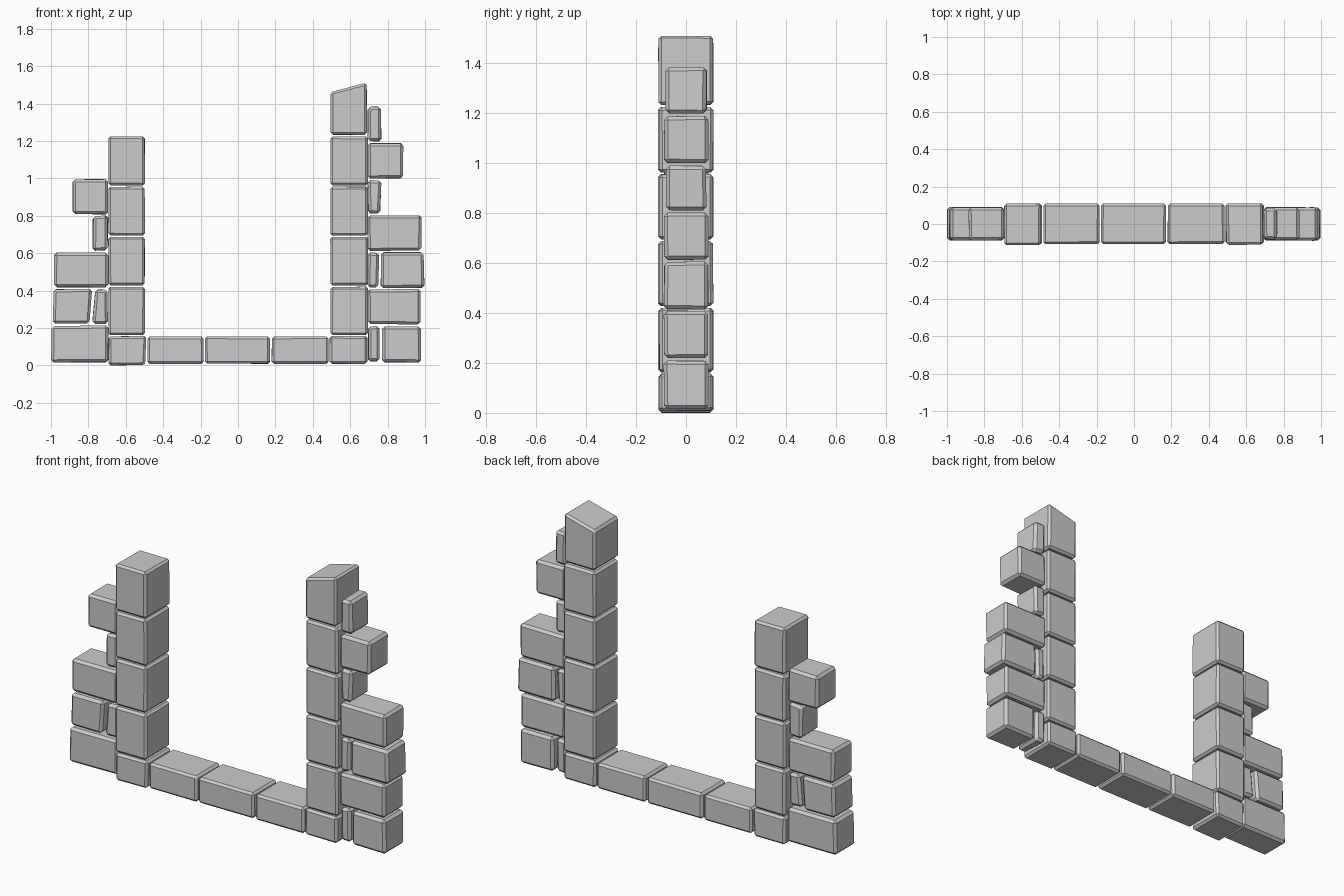
import bpy, bmesh, random
random.seed(4)


def stone(name, x0, x1, z0, z1, y0=-0.108, y1=0.11, lean=(0, 0), rise=0, jitter=0.002, bevel=0.012):
    """Chiselled block; lean slides the top of the left/right end, rise lifts the right top edge."""
    bm = bmesh.new()
    bmesh.ops.create_cube(bm, size=1)
    for v in bm.verts:
        right, back, top = v.co.x > 0, v.co.y > 0, v.co.z > 0
        v.co.x = x1 if right else x0
        v.co.y = y1 if back else y0
        v.co.z = z1 if top else z0
        if top:
            v.co.x += lean[1] if right else lean[0]
            v.co.z += rise if right else 0
        for i in range(3):
            # jitter only moves corners inwards so blocks never overlap
            inward = (-1 if (right, back, top)[i] else 1)
            v.co[i] += inward * random.uniform(0, jitter)
    bmesh.ops.bevel(bm, geom=bm.edges[:], offset=bevel, segments=1, affect='EDGES', profile=0.5)
    bmesh.ops.recalc_face_normals(bm, faces=bm.faces[:])
    me = bpy.data.meshes.new(name)
    bm.to_mesh(me)
    bm.free()
    ob = bpy.data.objects.new(name, me)
    bpy.context.collection.objects.link(ob)
    return ob


# Sill stones
for x0, x1 in ((-0.485, -0.183), (-0.178, 0.172), (0.18, 0.485)):
    stone("sill_stone", x0, x1, 0.008, 0.155)

# Pillar feet and stacked jamb blocks
levels = [(0.162, 0.421), (0.427, 0.688), (0.693, 0.956), (0.961, 1.225)]
stone("left_jamb_foot", -0.693, -0.495, 0.0, 0.158, y0=-0.112, lean=(0, 0.008), jitter=0.004)
stone("right_jamb_foot", 0.49, 0.692, 0.008, 0.158)
for z0, z1 in levels:
    stone("left_jamb_block", -0.694, -0.497, z0, z1, y0=-0.113)
    stone("right_jamb_block", 0.493, 0.696, z0, z1)

# Broken top block with sloping top
stone("right_jamb_top", 0.494, 0.69, 1.232, 1.462, y0=-0.112, rise=0.05)

# Toothed wall stones: x range, z range, lean of ends
left_wall = [
    (-1.0, -0.692, 0.015, 0.214, (0, 0)),
    (-0.992, -0.792, 0.221, 0.41, (0.004, 0.014)),
    (-0.781, -0.692, 0.221, 0.41, (0.012, 0)),
    (-0.984, -0.692, 0.415, 0.606, (0, 0)),
    (-0.782, -0.692, 0.611, 0.802, (0.004, 0)),
    (-0.885, -0.692, 0.807, 0.998, (0, 0)),
]
right_wall = [
    (0.692, 0.757, 0.02, 0.212, (0, 0.006)),
    (0.77, 0.98, 0.015, 0.212, (0, 0)),
    (0.692, 0.978, 0.218, 0.41, (0, 0)),
    (0.692, 0.752, 0.415, 0.606, (0, 0.004)),
    (0.762, 0.998, 0.412, 0.606, (0, -0.004)),
    (0.692, 0.982, 0.611, 0.803, (0, 0)),
    (0.692, 0.762, 0.808, 0.995, (0, 0.006)),
    (0.692, 0.885, 0.999, 1.19, (0, 0)),
    (0.692, 0.768, 1.196, 1.387, (0, 0)),
]
for side, wall in (("left", left_wall), ("right", right_wall)):
    for x0, x1, z0, z1, lean in wall:
        narrow = x1 - x0 < 0.1
        stone(side + "_wall_stone", x0, x1, z0, z1, -0.084 if narrow else -0.09,
              0.086 if narrow else 0.091, lean, jitter=0.007 if narrow else 0.004, bevel=0.014)
